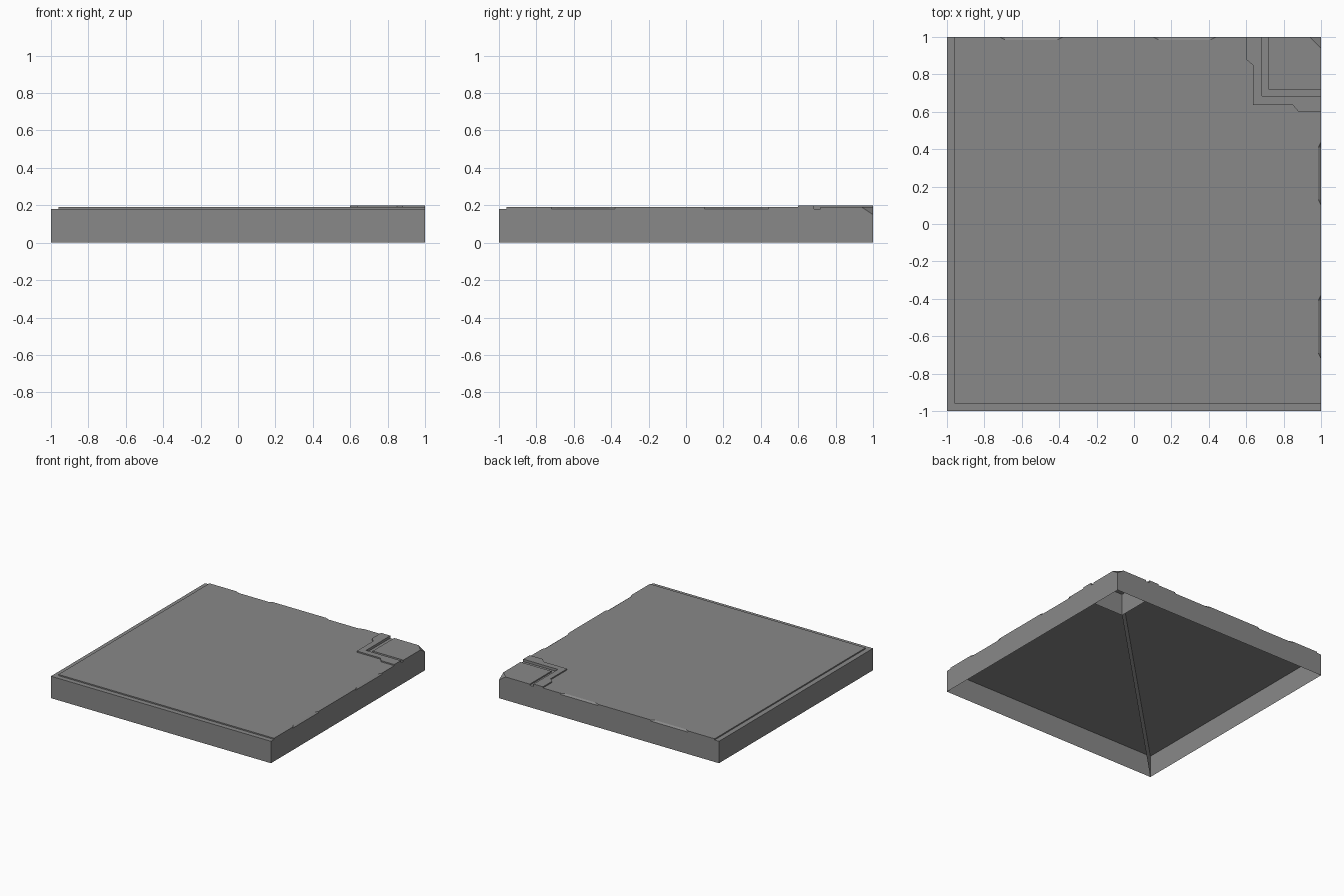
import bpy
import bmesh
from mathutils import Vector

if "Cube" in bpy.data.objects:
    bpy.data.objects.remove(bpy.data.objects["Cube"])

stone = bpy.data.materials.new("stone_grey")
stone.use_nodes = True
GREY = (0.25, 0.25, 0.25, 1)
stone.diffuse_color = GREY
stone.node_tree.nodes["Principled BSDF"].inputs["Base Color"].default_value = GREY

BASE, SHEET, RING = 0.18, 0.19, 0.20
CHIP = 0.015


def swap(points):
    """Reflect an outline across the tile's diagonal."""
    return [(y, x) for x, y in reversed(points)]


def shell(name, outline, z0, z1, top=None, worn_corner=False):
    """Side walls and a top face, open underneath; outline runs counter-clockwise."""
    top = top or outline
    bm = bmesh.new()
    low = [bm.verts.new((x, y, z0)) for x, y in outline]
    high = [bm.verts.new((x, y, z1)) for x, y in top]
    bm.faces.new(high)
    for i in range(len(low)):
        j = (i + 1) % len(low)
        bm.faces.new((low[i], low[j], high[j], high[i]))
    if worn_corner:
        # slice off the outer top corner and close the cut
        cut = bmesh.ops.bisect_plane(
            bm, geom=bm.verts[:] + bm.edges[:] + bm.faces[:],
            plane_co=(1, 1, 0.15), plane_no=Vector((2, 2, 3)).normalized(),
            clear_outer=True)["geom_cut"]
        verts = [v for v in cut if isinstance(v, bmesh.types.BMVert)]
        made = bmesh.ops.contextual_create(bm, geom=verts)["faces"]
        for face in made:
            face.normal_update()
            if face.normal.z < 0:
                face.normal_flip()
    mesh = bpy.data.meshes.new(name)
    bm.to_mesh(mesh)
    bm.free()
    mesh.materials.append(stone)
    obj = bpy.data.objects.new(name, mesh)
    bpy.context.collection.objects.link(obj)
    return obj


# Hollow base: two halves divided on the diagonal, and a square corner cell
C = 0.73
half = [(-1, -1), (C, C), (C, 1), (-1, 1)]
shell("back_base", half, 0, BASE)
shell("side_base", swap(half), 0, BASE)
shell("corner_base", [(C, C), (1, C), (1, 1), (C, 1)], 0, BASE, worn_corner=True)

# Thin paving slabs with worn chips along their outer edge
L = -0.96
low = [(L, L), (0.635, 0.635), (0.635, 0.85), (0.6, 0.88), (0.6, 1)]
high = list(low)
for start, end in ((0.44, 0.1), (-0.38, -0.72)):
    low += [(start, 1), (start - 0.03, 1), (end + 0.03, 1), (end, 1)]
    high += [(start, 1), (start - 0.03, 1 - CHIP), (end + 0.03, 1 - CHIP), (end, 1)]
low.append((L, 1))
high.append((L, 1))
shell("back_slab", low, BASE, SHEET, high)
shell("side_slab", swap(low), BASE, SHEET, swap(high))

# Raised border around the corner, with flared ends
G = 0.685
arm = [(0.6, 1), (0.6, 0.88), (0.635, 0.85)]
border = arm + [(0.635, 0.635)] + swap(arm) + [(1, G), (G, G), (G, 1)]
shell("corner_border", border, BASE, RING)

# Corner block inside the groove
K = 0.72
shell("corner_block", [(K, K), (1, K), (1, 1), (K, 1)], BASE, SHEET, worn_corner=True)
